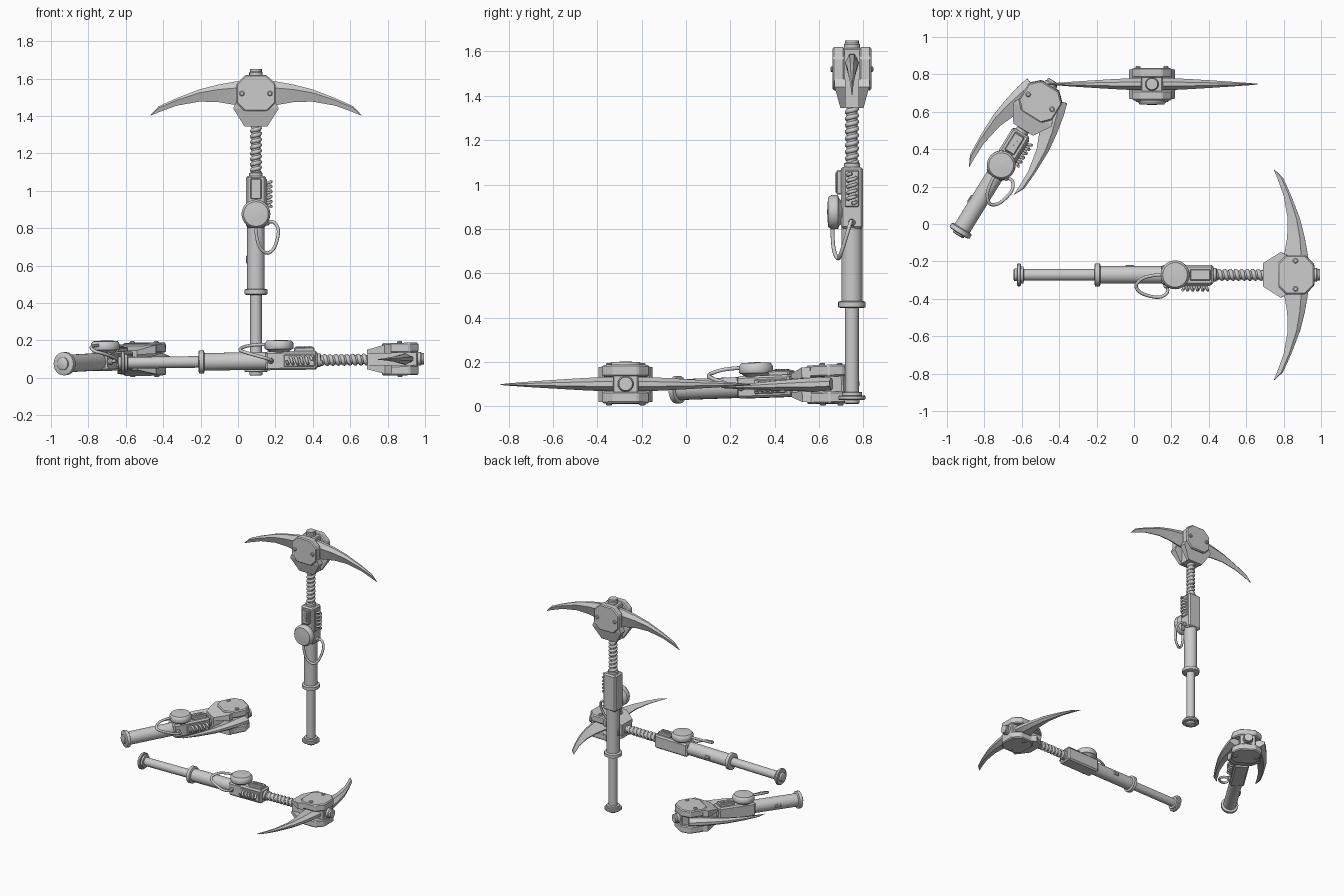
import bpy, bmesh, math
from mathutils import Matrix, Vector

if "Cube" in bpy.data.objects:
    bpy.data.objects.remove(bpy.data.objects["Cube"])

metal = bpy.data.materials.new("grey_metal")
metal.diffuse_color = (0.6, 0.6, 0.6, 1)
metal.use_nodes = True
metal.node_tree.nodes["Principled BSDF"].inputs["Base Color"].default_value = metal.diffuse_color


def finish(name, bm, M, angle=35):
    """Turn a bmesh into an object with smooth shading and sharp edges."""
    bmesh.ops.recalc_face_normals(bm, faces=bm.faces)
    for f in bm.faces:
        f.smooth = True
    for e in bm.edges:
        e.smooth = len(e.link_faces) == 2 and e.calc_face_angle(0) < math.radians(angle)
    me = bpy.data.meshes.new(name)
    bm.to_mesh(me)
    bm.free()
    me.materials.append(metal)
    ob = bpy.data.objects.new(name, me)
    ob.matrix_world = M
    bpy.context.collection.objects.link(ob)


def loft(bm, rings, cap=True):
    """Skin closed rings of points."""
    vs = [[bm.verts.new(p) for p in r] for r in rings]
    n = len(vs[0])
    for a, b in zip(vs, vs[1:]):
        for i in range(n):
            bm.faces.new((a[i], a[(i + 1) % n], b[(i + 1) % n], b[i]))
    if cap:
        bm.faces.new(vs[0])
        bm.faces.new(vs[-1])


def lathe(name, prof, M, n=24):
    bm = bmesh.new()
    loft(bm, [[(r * math.cos(2 * math.pi * i / n), r * math.sin(2 * math.pi * i / n), z)
               for i in range(n)] for r, z in prof])
    finish(name, bm, M)


def prism(name, pts, y0, y1, M, bevel=0):
    """Extrude an x-z outline between two depths."""
    bm = bmesh.new()
    loft(bm, [[(x, y, z) for x, z in pts] for y in (y0, y1)])
    if bevel:
        bmesh.ops.bevel(bm, geom=bm.edges[:], offset=bevel, segments=1, affect='EDGES')
    finish(name, bm, M, 20)


def box(name, lo, hi, M, bevel=0.0):
    prism(name, [(lo[0], lo[2]), (hi[0], lo[2]), (hi[0], hi[2]), (lo[0], hi[2])],
          lo[1], hi[1], M, bevel)


def pipe(name, pts, r, M, n=8):
    """Sweep a circle along a list of points."""
    bm = bmesh.new()
    P = [Vector(p) for p in pts]
    side = Vector((0.3, 1, 0.2))
    rings = []
    for i, p in enumerate(P):
        t = (P[min(i + 1, len(P) - 1)] - P[max(i - 1, 0)]).normalized()
        side = (side - t * side.dot(t)).normalized()
        up = t.cross(side)
        rings.append([p + r * (math.cos(a) * side + math.sin(a) * up)
                      for a in (2 * math.pi * k / n for k in range(n))])
    loft(bm, rings)
    finish(name, bm, M, 60)


def helix(cx, cy, r, z0, z1, turns, steps=16):
    N = int(turns * steps)
    return [(cx + r * math.cos(2 * math.pi * i / steps), cy + r * math.sin(2 * math.pi * i / steps),
             z0 + (z1 - z0) * i / N) for i in range(N + 1)]


def spline(pts, steps=7):
    """Smooth path through the points."""
    P = [Vector(p) for p in pts]
    P = [2 * P[0] - P[1]] + P + [2 * P[-1] - P[-2]]
    out = []
    for a, b, c, d in zip(P, P[1:], P[2:], P[3:]):
        for k in range(steps):
            t = k / steps
            out.append(0.5 * (2 * b + (c - a) * t + (2 * a - 5 * b + 4 * c - d) * t * t
                              + (3 * b - a - 3 * c + d) * t ** 3))
    return out + [P[-2]]


def blade(name, side, fold, M):
    stations = [(.03, 1.592, 1.452, .029), (.10, 1.586, 1.457, .032), (.20, 1.568, 1.474, .027),
                (.30, 1.543, 1.477, .021), (.425, 1.495, 1.455, .013), (.52, 1.452, 1.42, .006),
                (.563, 1.406, 1.402, .002)]
    pivot = Matrix.Translation((.075, 0, 1.52))
    R = pivot @ Matrix.Rotation(fold, 4, 'Y') @ pivot.inverted()
    rings = []
    for x, t, b, w in stations:
        h = t - b
        ring = [(x, -w * .35, t), (x, w * .35, t), (x, w, t - .28 * h),
                (x, w * .15, b), (x, -w * .15, b), (x, -w, t - .28 * h)]
        ring = [R @ Vector(p) for p in ring]
        rings.append([(p.x * side, p.y, p.z) for p in ring])
    bm = bmesh.new()
    loft(bm, rings)
    finish(name, bm, M, 12)


def pickaxe(pre, M, folded):
    low = M @ Matrix.Translation((0, 0, .42 if folded else 0))
    top = M @ Matrix.Translation((0, 0, -.247 if folded else 0))
    facing = Matrix.Rotation(math.pi / 2, 4, 'X')

    # handle
    lathe(pre + "pommel", [(.028, .012), (.034, .016), (.034, .03), (.057, .03), (.061, .034),
                           (.061, .046), (.057, .05), (.046, .05), (.046, .064), (.031, .066)], low)
    if not folded:
        lathe(pre + "inner_tube", [(.031, .06), (.031, .46)], M)
    lathe(pre + "outer_tube", [(.052, .444), (.062, .448), (.062, .471), (.052, .476),
                               (.047, .476), (.047, .81)], M)
    box(pre + "side_button", (-.054, -.012, .61), (-.03, .012, .655), M, .005)

    # mechanism housing with front slot and side spring
    box(pre + "housing", (-.053, -.05, .802), (.053, .05, 1.08), M, .01)
    lathe(pre + "neck", [(.036, 1.07), (.036, 1.095), (.025, 1.1)], M)
    box(pre + "slot_block", (-.03, -.07, .955), (.03, -.045, 1.065), M, .005)
    cap = [(.016 * math.cos(a), (1.04 if a < math.pi else .98) + .016 * math.sin(a))
           for a in (math.pi * (k + (k > 6)) / 7 - (math.pi / 7 if k > 7 else 0) for k in range(15))]
    prism(pre + "slot_plate", cap, -.074, -.068, M)
    for i in range(5):
        box(pre + "slot_rib", (-.012, -.077, .981 + i * .014), (.012, -.07, .987 + i * .014), M)
    box(pre + "spring_frame", (.045, -.032, .9), (.06, .032, 1.064), M, .004)
    pipe(pre + "side_spring", helix(.064, 0, .018, .915, 1.05, 5), .008, M, 6)

    # dial and hose
    lathe(pre + "dial", [(.05, .045), (.062, .058), (.074, .062), (.077, .068), (.077, .092),
                         (.072, .1), (.066, .108), (.0005, .112)], M @ Matrix.Translation((0, 0, .876)) @ facing, 32)
    lathe(pre + "hose_fitting", [(.016, -.01), (.016, .01), (.009, .018)],
          M @ Matrix.Translation((.055, 0, .83)) @ Matrix.Rotation(math.pi / 2, 4, 'Y'), 12)
    pipe(pre + "hose", spline([(.05, 0, .83), (.095, -.005, .832), (.12, -.02, .785), (.10, -.046, .70),
                               (.06, -.062, .667), (.02, -.08, .70), (.003, -.087, .76),
                               (0, -.088, .815)]), .009, M)

    # threaded shaft
    if not folded:
        lathe(pre + "shaft_core", [(.024, 1.08), (.024, 1.36)], M, 16)
        pipe(pre + "shaft_coil", helix(0, 0, .021, 1.095, 1.35, 8.5), .0115, M)

    # head
    octagon = [(-.055, 1.62), (.055, 1.62), (.105, 1.572), (.105, 1.47),
               (.06, 1.425), (-.06, 1.425), (-.105, 1.47), (-.105, 1.572)]
    box(pre + "head_core", (-.058, -.05, 1.36), (.058, .05, 1.615), top, .006)
    lathe(pre + "head_cap", [(.036, 1.6), (.036, 1.632), (.031, 1.638), (.031, 1.65)], top, 16)
    for s in (-1, 1):
        prism(pre + "cheek_plate", octagon, s * .034, s * .087, top, .007)
        # guard tapers in width and depth toward the shaft
        bm = bmesh.new()
        loft(bm, [[(-x, s * .03, z), (x, s * .03, z), (x, s * d, z), (-x, s * d, z)]
                  for x, d, z in ((.062, .052, 1.345), (.122, .078, 1.44), (.105, .08, 1.475))])
        finish(pre + "guard", bm, top, 10)
        for x in (-.075, .075):
            lathe(pre + "bolt", [(.014, .08), (.014, .092), (.009, .096)],
                  top @ Matrix.Translation((x, 0, 1.52)) @ Matrix.Rotation(-s * math.pi / 2, 4, 'X'), 10)
        blade(pre + "blade", s, math.radians(69) if folded else 0, top)
    box(pre + "guard_base", (-.06, -.05, 1.347), (.06, .05, 1.38), top)


def lying(origin, direction):
    z = Vector(direction).normalized()
    x = z.cross(Vector((0, 0, 1))).normalized()
    y = z.cross(x)
    return Matrix.Translation(origin) @ Matrix((x, y, z)).transposed().to_4x4()


pickaxe("upright_", Matrix.Translation((.096, .748, 0)), False)
pickaxe("lying_", lying((-.655, -.272, .079), (1, 0, .014)), False)
d = Vector((.525, .851, .03)).normalized()
pickaxe("folded_", lying(Vector((-.5, .655, .1)) - 1.273 * d, d), True)
